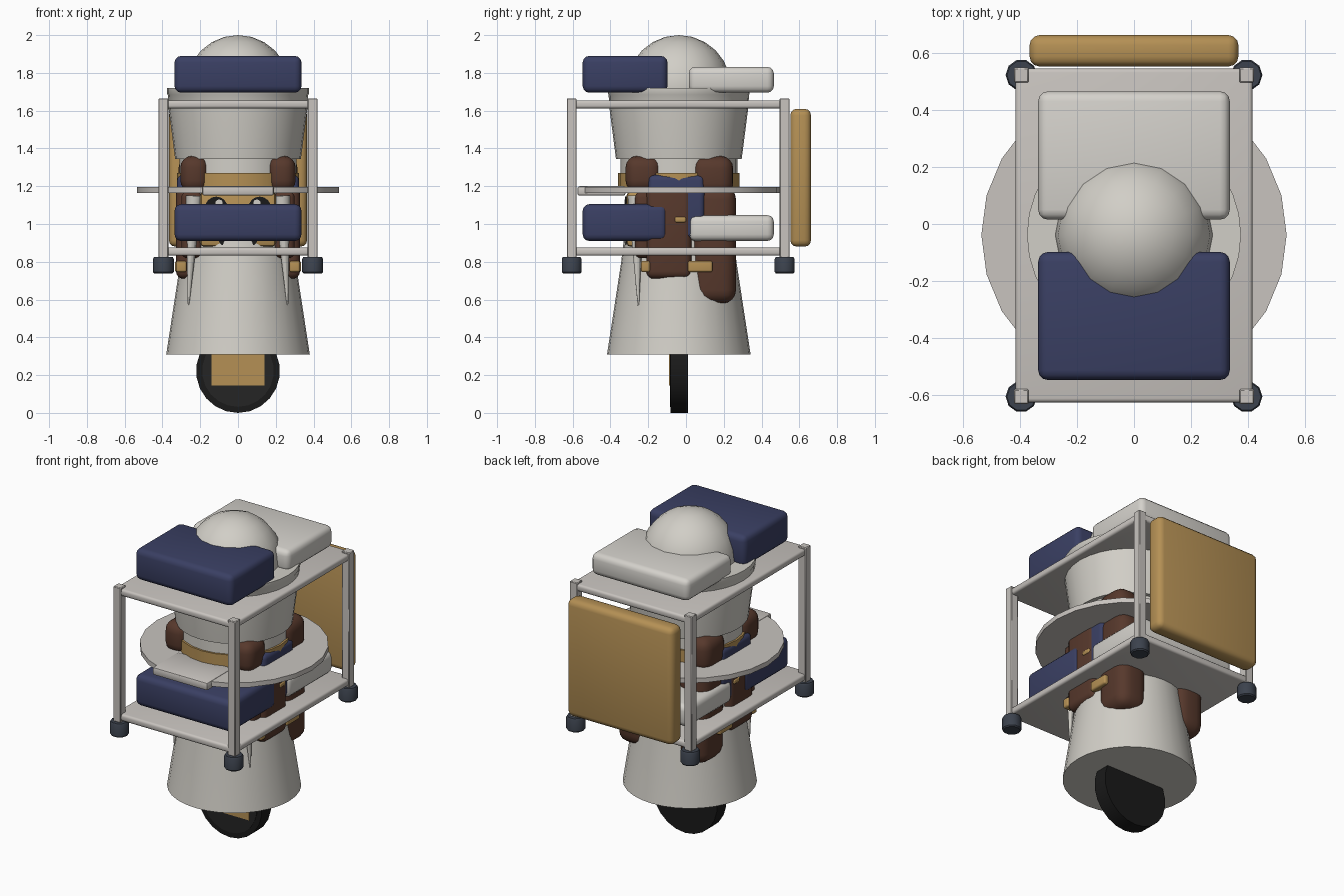
import bpy, bmesh, math
from mathutils import Vector

if "Cube" in bpy.data.objects:
    bpy.data.objects.remove(bpy.data.objects["Cube"])

AX = -0.038  # y of the body axis


def mat(name, r, g, b):
    m = bpy.data.materials.new(name)
    m.diffuse_color = (r, g, b, 1)
    m.use_nodes = True
    m.node_tree.nodes["Principled BSDF"].inputs["Base Color"].default_value = m.diffuse_color
    return m


IVORY = mat("ivory", 0.64, 0.62, 0.57)
FRAME = mat("frame_grey", 0.58, 0.55, 0.52)
CUSHION = mat("pale_cushion", 0.66, 0.64, 0.60)
NAVY = mat("navy", 0.042, 0.050, 0.125)
BROWN = mat("brown", 0.095, 0.040, 0.025)
TAN = mat("tan", 0.46, 0.28, 0.09)
BLACK = mat("black", 0.010, 0.010, 0.010)
CHARCOAL = mat("charcoal", 0.018, 0.018, 0.018)
SLATE = mat("slate", 0.045, 0.055, 0.075)


def finish(bm, name, m, smooth=True, angle=40):
    bmesh.ops.recalc_face_normals(bm, faces=bm.faces)
    me = bpy.data.meshes.new(name)
    bm.to_mesh(me)
    bm.free()
    ob = bpy.data.objects.new(name, me)
    bpy.context.collection.objects.link(ob)
    me.materials.append(m)
    if smooth:
        bpy.ops.object.select_all(action='DESELECT')
        ob.select_set(True)
        bpy.context.view_layer.objects.active = ob
        bpy.ops.object.shade_smooth_by_angle(angle=math.radians(angle))
    return ob


def box(name, x, y, z, m, bevel=0.0, seg=3, rot=0):
    """Box from (min, max) ranges with rounded edges, turned about its own z."""
    bm = bmesh.new()
    bmesh.ops.create_cube(bm, size=1)
    size = Vector((x[1] - x[0], y[1] - y[0], z[1] - z[0]))
    bmesh.ops.scale(bm, vec=size, verts=bm.verts)
    if bevel:
        bmesh.ops.bevel(bm, geom=bm.edges[:], offset=bevel, segments=seg,
                        profile=0.5, affect='EDGES')
    ob = finish(bm, name, m)
    ob.location = (sum(x) / 2, sum(y) / 2, sum(z) / 2)
    ob.rotation_euler.z = rot
    return ob


def lathe(name, profile, m, seg=24, centre=(0, AX)):
    """Revolve (radius, z) points around a vertical axis and cap the ends."""
    bm = bmesh.new()
    rings = []
    for r, z in profile:
        rings.append([bm.verts.new((centre[0] + r * math.cos(math.tau * i / seg),
                                    centre[1] + r * math.sin(math.tau * i / seg), z))
                      for i in range(seg)])
    for a, b in zip(rings, rings[1:]):
        for i in range(seg):
            j = (i + 1) % seg
            bm.faces.new((a[i], a[j], b[j], b[i]))
    bm.faces.new(rings[0])
    bm.faces.new(rings[-1])
    return finish(bm, name, m)


def rod(name, p, q, r1, r2, m, seg=16):
    """Cylinder or cone from point p to point q."""
    p, q = Vector(p), Vector(q)
    bm = bmesh.new()
    bmesh.ops.create_cone(bm, cap_ends=True, segments=seg, radius1=r1, radius2=r2,
                          depth=(q - p).length)
    ob = finish(bm, name, m)
    ob.location = (p + q) / 2
    ob.rotation_euler = (q - p).to_track_quat('Z', 'Y').to_euler()
    return ob


# Base wheel with a hub face and plate
rod("wheel", (0, 0.01, 0.222), (0, -0.083, 0.222), 0.222, 0.222, BLACK, 22)
rod("wheel_face", (0, -0.08, 0.222), (0, -0.086, 0.222), 0.19, 0.19, CHARCOAL, 22)
box("wheel_plate", (-0.14, 0.14), (-0.091, -0.083), (0.145, 0.33), TAN)

# Body: flared skirt, chest, belt band, bucket collar and dome
lathe("skirt", [(0.38, 0.31), (0.305, 0.80), (0.27, 1.10), (0.27, 1.18)], IVORY, 32)
lathe("chest", [(0.31, 1.17), (0.31, 1.36)], IVORY)
lathe("neck_band", [(0.322, 1.19), (0.322, 1.27)], TAN)
lathe("collar", [(0.333, 1.345), (0.367, 1.61), (0.372, 1.685), (0.375, 1.69),
                 (0.375, 1.72)], IVORY, 32)
bm = bmesh.new()
bmesh.ops.create_uvsphere(bm, u_segments=16, v_segments=12, radius=0.276)
dome = finish(bm, "dome", IVORY)
dome.location = (0, AX, 1.724)

# Round brim with a front tray
lathe("brim", [(0.535, 1.165), (0.535, 1.195)], FRAME, 24)
box("front_tray", (-0.19, 0.19), (-0.575, -0.32), (1.150, 1.200), FRAME, 0.012, 2)

# Face panel with eyes and mouth, behind the lower front cushion
box("face_panel", (-0.20, 0.20), (-0.315, -0.22), (0.88, 1.17), TAN, 0.02, 2)
for s in (-1, 1):
    rod("eye", (s * 0.115, -0.31, 1.085), (s * 0.115, -0.322, 1.085), 0.06, 0.06, BLACK)
    rod("eye_glint", (s * 0.10, -0.32, 1.11), (s * 0.10, -0.326, 1.11), 0.02, 0.02, IVORY, 10)
    rod("cheek", (s * 0.06, -0.31, 0.925), (s * 0.06, -0.32, 0.925), 0.045, 0.045, BLACK)

# Clothing that repeats on both sides
for s in (-1, 1):
    def side(name, x, y, z, m, bevel, rot=0, seg=4):
        box(name, tuple(sorted((s * x[0], s * x[1]))), y, z, m, bevel, seg, s * rot)

    side("front_shoulder", (0.155, 0.305), (-0.32, -0.13), (1.17, 1.36), BROWN, 0.06)
    side("back_shoulder", (0.15, 0.315), (0.03, 0.25), (1.15, 1.36), BROWN, 0.065)
    side("vest_side", (0.20, 0.322), (-0.20, 0.10), (0.92, 1.26), NAVY, 0.03)
    side("side_bag", (0.22, 0.328), (-0.21, 0.03), (0.71, 1.20), BROWN, 0.04)
    side("coat_tail", (0.11, 0.31), (0.03, 0.265), (0.58, 1.20), BROWN, 0.07)
    side("front_lapel", (0.19, 0.30), (-0.27, -0.18), (0.82, 1.17), BROWN, 0.03)
    side("front_buckle", (0.272, 0.328), (-0.238, -0.19), (0.745, 0.805), TAN, 0.012)
    side("back_buckle", (0.27, 0.334), (0.01, 0.14), (0.745, 0.805), TAN, 0.012)
    side("vest_button", (0.31, 0.334), (-0.06, 0.0), (1.008, 1.038), TAN, 0.010)
    rod("ribbon", (s * 0.232, -0.265, 1.15), (s * 0.262, -0.252, 0.57), 0.045, 0.004, IVORY, 10)

# Cart frame: two shelves, corner posts and feet
for name, z in (("upper_shelf", (1.612, 1.655)), ("lower_shelf", (0.832, 0.875))):
    box(name, (-0.415, 0.415), (-0.625, 0.545), z, FRAME, 0.014, 3)
for s in (-1, 1):
    for y in (-0.605, 0.522):
        box("corner_post", (s * 0.395 - 0.026, s * 0.395 + 0.026), (y - 0.026, y + 0.026),
            (0.822, 1.665), FRAME, 0.004, 1)
        lathe("foot", [(0.048, 0.738), (0.055, 0.745), (0.055, 0.815), (0.050, 0.824)],
              SLATE, 10, (s * 0.395, y))

# Cushions on each shelf and the back panel
for name, z in (("upper", 1.695), ("lower", 0.910)):
    box(name + "_front_cushion", (-0.336, 0.336), (-0.547, -0.098), (z, z + 0.195), NAVY, 0.035)
    box(name + "_back_cushion", (-0.336, 0.336), (0.015, 0.465), (z, z + 0.137), CUSHION, 0.035)
box("back_panel", (-0.366, 0.366), (0.552, 0.662), (0.88, 1.61), TAN, 0.035)
